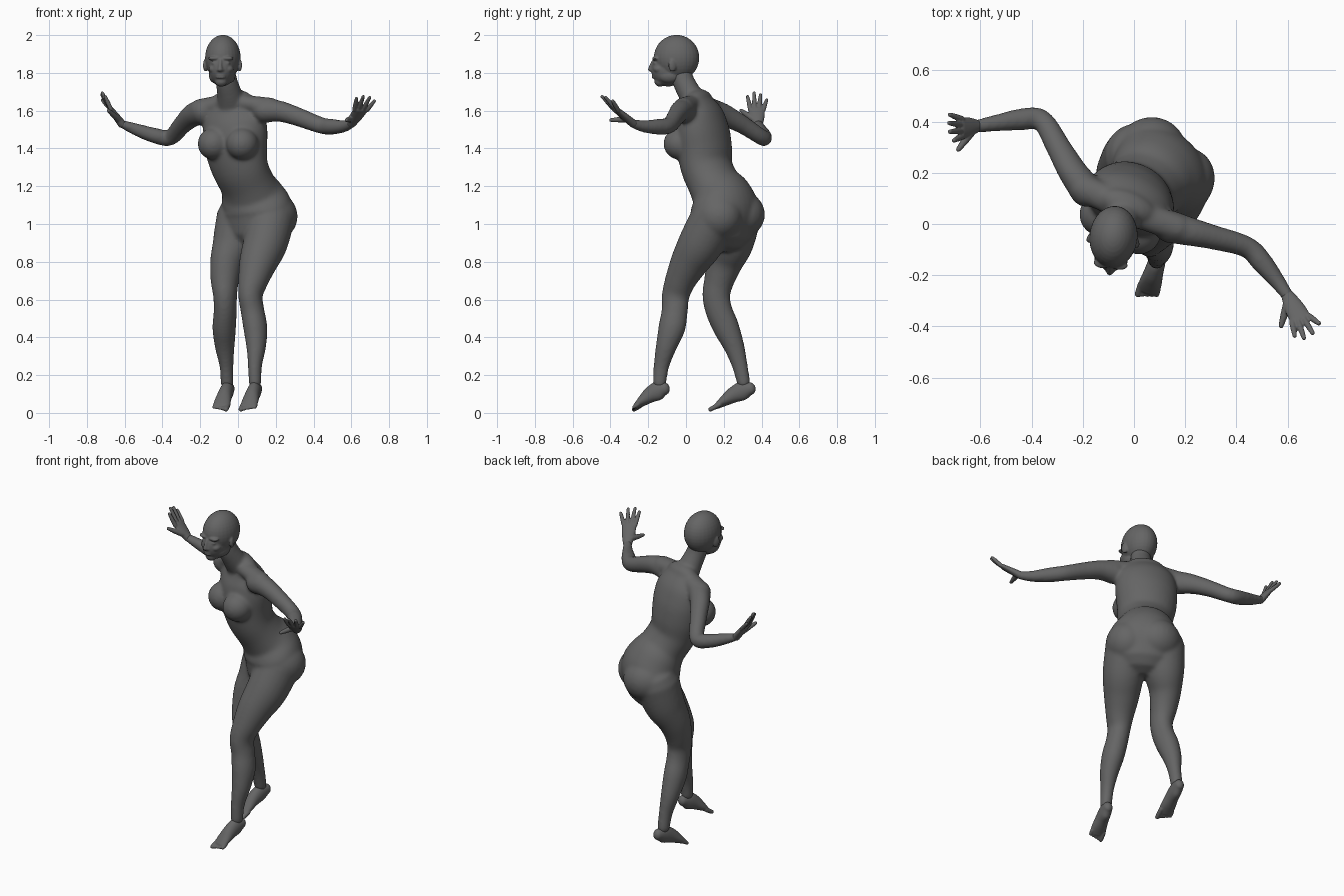
import bpy, bmesh, math
from mathutils import Vector, Matrix

cube = bpy.data.objects.get("Cube")
if cube:
    bpy.data.objects.remove(cube, do_unlink=True)

grey = bpy.data.materials.new("dark_grey")
grey.use_nodes = True
colour = (0.13, 0.13, 0.13, 1)
grey.diffuse_color = colour
bsdf = next(n for n in grey.node_tree.nodes if n.type == 'BSDF_PRINCIPLED')
bsdf.inputs["Base Color"].default_value = colour


def spline(rows, steps=5):
    """Catmull-Rom interpolation through rows of equal length."""
    out = []
    for i in range(len(rows) - 1):
        p0, p1 = rows[max(i - 1, 0)], rows[i]
        p2, p3 = rows[i + 1], rows[min(i + 2, len(rows) - 1)]
        for k in range(steps):
            t = k / steps
            out.append([b + 0.5 * t * (c - a + t * (2*a - 5*b + 4*c - d + t * (3*(b - c) + d - a)))
                        for a, b, c, d in zip(p0, p1, p2, p3)])
    return out + [list(rows[-1])]


def tube(bm, rows, yaw=0, sides=24):
    """Round-ended limb. Rows: x, y, z, side radius, depth radius, optional yaw in degrees."""
    rows = spline([tuple(r) if len(r) == 6 else (*r, yaw) for r in rows])
    pts = [Vector(r[:3]) for r in rows]
    rings = []
    for i, r in enumerate(rows):
        t = (pts[min(i + 1, len(pts) - 1)] - pts[max(i - 1, 0)]).normalized()
        a = math.radians(r[5])
        u = Vector((math.cos(a), math.sin(a), 0))
        u = (u - t * u.dot(t)).normalized()
        rings.append((pts[i], u * r[3], t.cross(u) * r[4], t, min(r[3], r[4])))

    def dome(ring, sign):
        p, u, v, t, r = ring
        return [(p + t * sign * r * math.sin(b), u * math.cos(b), v * math.cos(b), t, r)
                for b in (0.45, 0.9, 1.35)]
    rings = dome(rings[0], -1)[::-1] + rings + dome(rings[-1], 1)
    loops = []
    for p, u, v, _, _ in rings:
        angles = [2 * math.pi * k / sides for k in range(sides)]
        loops.append([bm.verts.new(p + u * math.cos(q) + v * math.sin(q)) for q in angles])
    for a, b in zip(loops, loops[1:]):
        for k in range(sides):
            j = (k + 1) % sides
            bm.faces.new((a[k], a[j], b[j], b[k]))
    bm.faces.new(loops[0][::-1])
    bm.faces.new(loops[-1])


def ball(bm, centre, radii, yaw=0):
    m = Matrix.Translation(centre) @ Matrix.Rotation(math.radians(yaw), 4, 'Z') @ Matrix.Diagonal((*radii, 1))
    bmesh.ops.create_uvsphere(bm, u_segments=28, v_segments=18, radius=1, matrix=m)


def finish(bm, name, voxel, smooth):
    """Fuse the overlapping volumes into one smooth skin."""
    bmesh.ops.recalc_face_normals(bm, faces=bm.faces[:])
    mesh = bpy.data.meshes.new(name)
    bm.to_mesh(mesh)
    bm.free()
    mesh.materials.append(grey)
    ob = bpy.data.objects.new(name, mesh)
    bpy.context.collection.objects.link(ob)
    mod = ob.modifiers.new("fuse", 'REMESH')
    mod.mode, mod.voxel_size, mod.use_smooth_shade = 'VOXEL', voxel, True
    mod = ob.modifiers.new("soften", 'SMOOTH')
    mod.factor, mod.iterations = 0.5, smooth
    return ob


# Torso twisting from hips to shoulders
body = bmesh.new()
tube(body, [(.10, .20, 1.00, .20, .15, -38), (.098, .205, 1.08, .205, .165, -38),
            (.075, .185, 1.15, .175, .155, -37), (.05, .15, 1.21, .153, .132, -35),
            (.01, .11, 1.30, .158, .13, -30), (-.01, .098, 1.40, .172, .138, -27),
            (-.015, .09, 1.50, .178, .13, -25), (-.02, .085, 1.58, .165, .105, -23),
            (-.025, .07, 1.65, .12, .065, -22)], sides=36)
for c in ((-.128, .04, 1.425), (.022, -.032, 1.425)):               # bust
    ball(body, c, (.085, .088, .085), -27)
ball(body, (.065, .275, 1.05), (.14, .145, .13), -38)                # seat
ball(body, (.185, .165, 1.04), (.125, .14, .13), -38)

# Shoulder line and neck
tube(body, [(-.2, .14, 1.605, .058, .058), (-.11, .1, 1.635, .055, .045), (-.03, .06, 1.645, .06, .05),
            (.07, .02, 1.635, .055, .045), (.17, -.015, 1.615, .055, .055)], 90)
tube(body, [(-.03, .06, 1.62, .08, .065), (-.045, .02, 1.69, .066, .062),
            (-.062, -.015, 1.76, .058, .058), (-.075, -.03, 1.83, .055, .055)])

# Arms
tube(body, [(-.185, .13, 1.595, .065, .07), (-.24, .205, 1.575, .055, .062), (-.295, .30, 1.525, .047, .05),
            (-.36, .405, 1.457, .042, .043), (-.44, .408, 1.468, .043, .041), (-.53, .395, 1.497, .034, .034),
            (-.615, .382, 1.53, .026, .022)], 90)
tube(body, [(.14, -.01, 1.6, .065, .065), (.22, -.03, 1.597, .056, .056), (.31, -.052, 1.57, .048, .05),
            (.44, -.09, 1.522, .042, .044), (.50, -.15, 1.515, .042, .042), (.56, -.225, 1.517, .032, .032),
            (.60, -.28, 1.532, .024, .026)], 90)

# Legs
tube(body, [(.175, .15, 1.03, .125, .125), (.145, .08, .90, .118, .12), (.108, .02, .80, .102, .102),
            (.08, -.03, .70, .08, .082), (.066, -.055, .62, .064, .074), (.077, -.06, .54, .062, .07),
            (.092, -.075, .45, .063, .072), (.096, -.105, .35, .052, .056), (.09, -.13, .25, .037, .042),
            (.09, -.14, .16, .034, .036)], -17)
tube(body, [(.015, .265, 1.03, .13, .13), (-.02, .24, .90, .115, .118), (-.058, .205, .80, .09, .098),
            (-.07, .175, .70, .075, .08), (-.068, .16, .62, .063, .074), (-.068, .175, .54, .06, .072),
            (-.073, .213, .45, .062, .07), (-.07, .255, .35, .052, .055), (-.061, .285, .25, .037, .042),
            (-.058, .305, .16, .034, .036)], -14)
finish(body, "body", .009, 12)


# Head, built facing forward then set on the neck
head = bmesh.new()
ball(head, (0, 0, .02), (.094, .121, .121))                          # skull
ball(head, (0, -.045, -.04), (.07, .09, .092))                       # face
ball(head, (0, -.088, -.105), (.033, .03, .028))                     # chin
tube(head, [(0, -.118, .005, .009, .012), (0, -.13, -.02, .010, .014), (0, -.14, -.042, .013, .012)])
for z, depth in ((-.072, .013), (-.084, .012)):                      # lips
    ball(head, (0, -.12, z), (.026, depth, .0065))
for s in (-1, 1):
    ball(head, (s * .036, -.036, -.075), (.034, .06, .04))           # jaw
    ball(head, (s * .034, -.106, .017), (.034, .021, .011))          # brow
    ball(head, (s * .033, -.105, -.009), (.017, .016, .009))         # eye
    ball(head, (s * .036, -.09, -.04), (.03, .03, .022))             # cheek
    ball(head, (s * .012, -.13, -.045), (.009, .011, .008))          # nostril
    ball(head, (s * .091, -.012, -.02), (.011, .022, .034), s * 20)  # ear
head.transform(Matrix.Translation((-.08, -.05, 1.86)) @ Matrix.Rotation(math.radians(-6), 4, 'Z'))
finish(head, "head", .005, 4)


# Hands
def hand(name, wrist, knuckle, side, tips, thumb):
    bm = bmesh.new()
    w, k, s = Vector(wrist), Vector(knuckle), Vector(side).normalized()
    yaw = math.degrees(math.atan2(s.y, s.x))
    tube(bm, [(*w, .026, .022), (*w.lerp(k, .5), .038, .019), (*k, .042, .015)], yaw)
    for i, tip in enumerate(tips):                                   # index to little finger
        base, tip = k + s * (i - 1.5) * .023, Vector(tip)
        tube(bm, [(*base, .0125, .0125), (*base.lerp(tip, .5), .0115, .0115), (*base.lerp(tip, .93), .009, .009)],
             yaw, 12)
    base, tip = w.lerp(k, .3) - s * .018, Vector(thumb)
    tube(bm, [(*base, .017, .017), (*base.lerp(tip, .5), .0145, .0145), (*base.lerp(tip, .92), .010, .010)], yaw, 12)
    finish(bm, name, .004, 3)


hand("left_hand", (.60, -.28, 1.532), (.65, -.37, 1.605), (.95, .3, -.05),
     [(.628, -.44, 1.67), (.665, -.45, 1.68), (.70, -.43, 1.675), (.725, -.39, 1.655)], (.572, -.405, 1.55))
hand("right_hand", (-.615, .382, 1.53), (-.672, .375, 1.605), (0, 1, 0),
     [(-.705, .325, 1.68), (-.722, .36, 1.70), (-.725, .395, 1.69), (-.722, .428, 1.66)], (-.69, .285, 1.605))


# Feet on tiptoe
def foot(name, heel, tip, inner):
    bm = bmesh.new()
    h, t = Vector(heel), Vector(tip)
    yaw = math.atan2(t.y - h.y, t.x - h.x) + math.pi / 2
    s = Vector((math.cos(yaw), math.sin(yaw), 0))
    up = Vector((0, 0, 1))
    tube(bm, [(*(h.lerp(t, f) + up * dz), rx, rz) for f, dz, rx, rz in
              ((.14, .002, .029, .034), (.3, .012, .034, .05), (.5, .016, .038, .042),
               (.68, .01, .044, .029), (.82, .004, .045, .017))], math.degrees(yaw))
    for i in range(5):                                               # big toe to little toe
        r = .0135 if i == 0 else .0105
        off = s * inner * (.034 - i * .0175)
        a, b = h.lerp(t, .76) + off, h.lerp(t, .95 - i * .022) + off
        tube(bm, [(*a, r, r), (*a.lerp(b, .5), r, r), (*b, r, r * .9)], math.degrees(yaw), 12)
    finish(bm, name, .0045, 3)


foot("left_foot", (.108, -.085, .145), (.045, -.295, .012), -1)
foot("right_foot", (-.038, .375, .145), (-.1, .125, .012), 1)
